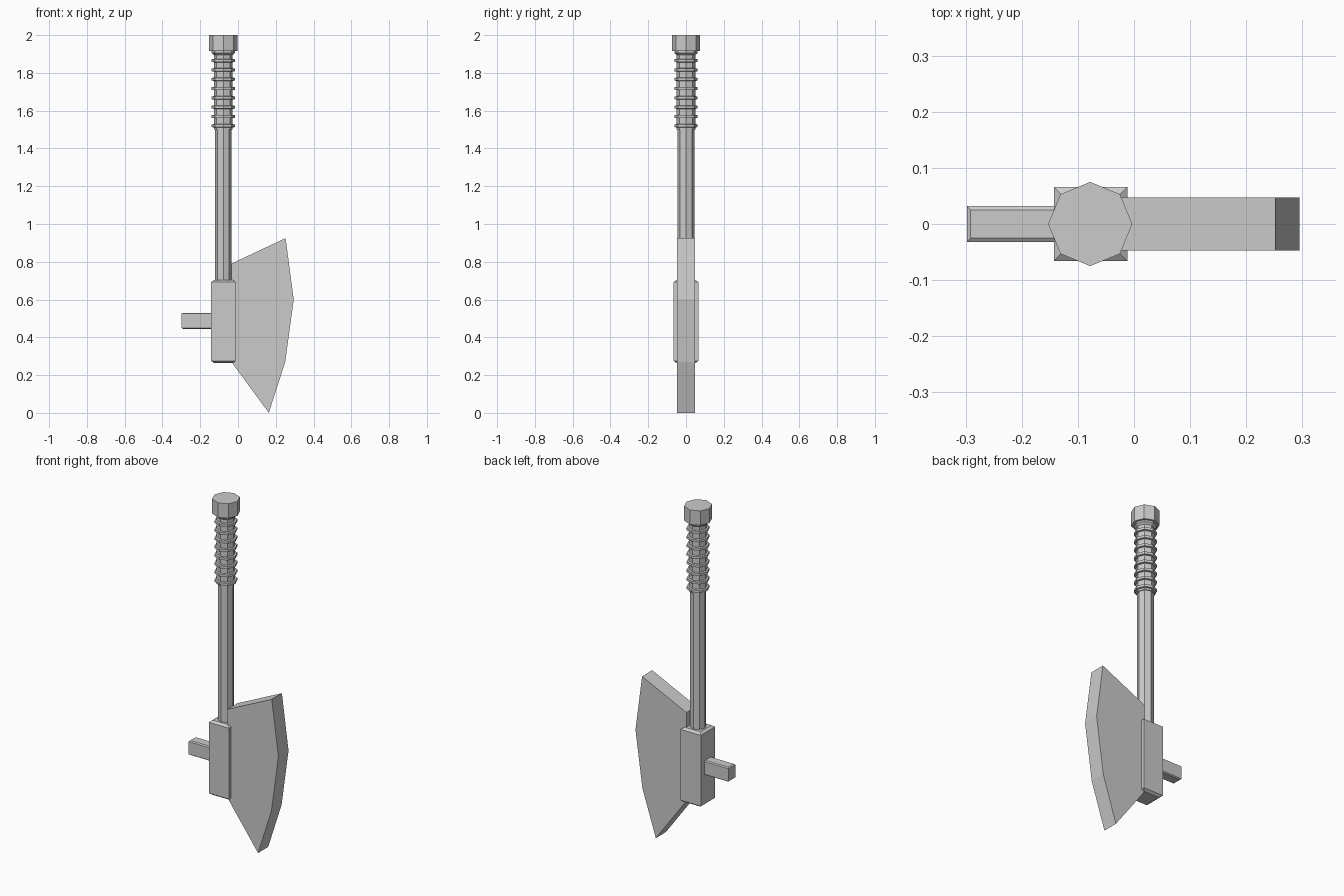
import bpy, bmesh, math

if "Cube" in bpy.data.objects:
    bpy.data.objects.remove(bpy.data.objects["Cube"])

AXIS_X = -0.078  # centre line of the handle


def finish(name, bm):
    bmesh.ops.recalc_face_normals(bm, faces=bm.faces)
    mesh = bpy.data.meshes.new(name)
    bm.to_mesh(mesh)
    bm.free()
    obj = bpy.data.objects.new(name, mesh)
    bpy.context.collection.objects.link(obj)
    return obj


def loft(name, loops):
    """Skin a stack of matching loops and cap both ends."""
    bm = bmesh.new()
    rings = [[bm.verts.new(p) for p in loop] for loop in loops]
    n = len(rings[0])
    for a, b in zip(rings, rings[1:]):
        for i in range(n):
            j = (i + 1) % n
            bm.faces.new((a[i], a[j], b[j], b[i]))
    bm.faces.new(rings[0][::-1])
    bm.faces.new(rings[-1])
    return finish(name, bm)


def turned(name, profile, sides=8):
    """Eight-sided turned part from (radius, z) pairs."""
    angles = [2 * math.pi * i / sides for i in range(sides)]
    return loft(name, [[(AXIS_X + r * math.cos(a), r * math.sin(a), z)
                        for a in angles] for r, z in profile])


def chamfered_box(name, x0, x1, half_y, z0, z1, inset, drop):
    """Box whose top and bottom rims are chamfered."""
    def rect(d, z):
        return [(x0 + d, -half_y + d, z), (x1 - d, -half_y + d, z),
                (x1 - d, half_y - d, z), (x0 + d, half_y - d, z)]
    return loft(name, [rect(inset, z0), rect(0, z0 + drop),
                       rect(0, z1 - drop), rect(inset, z1)])


# Handle shaft, wrapped grip and pommel
turned("shaft", [(0.044, 0.6), (0.044, 1.51)])

grip = [(0.05, 1.5)]
for k in range(8):
    z = 1.52 + 0.0493 * k
    grip += [(0.05, z - 0.009), (0.061, z - 0.007),
             (0.061, z + 0.007), (0.05, z + 0.009)]
grip += [(0.05, 1.895), (0.061, 1.905), (0.061, 1.92)]
turned("grip", grip)

turned("pommel", [(0.075, 1.915), (0.075, 2.0)])

# Socket block and rear peg
chamfered_box("head_socket", -0.143, -0.012, 0.066, 0.265, 0.703, 0.015, 0.011)
chamfered_box("rear_peg", -0.298, -0.13, 0.032, 0.445, 0.53, 0.007, 0.005)

# Slab blade
outline = [(-0.035, 0.79), (-0.035, 0.27), (0.163, 0.0),
           (0.25, 0.27), (0.295, 0.6), (0.252, 0.925)]
loft("blade", [[(x, y, z) for x, z in outline] for y in (-0.047, 0.047)])
